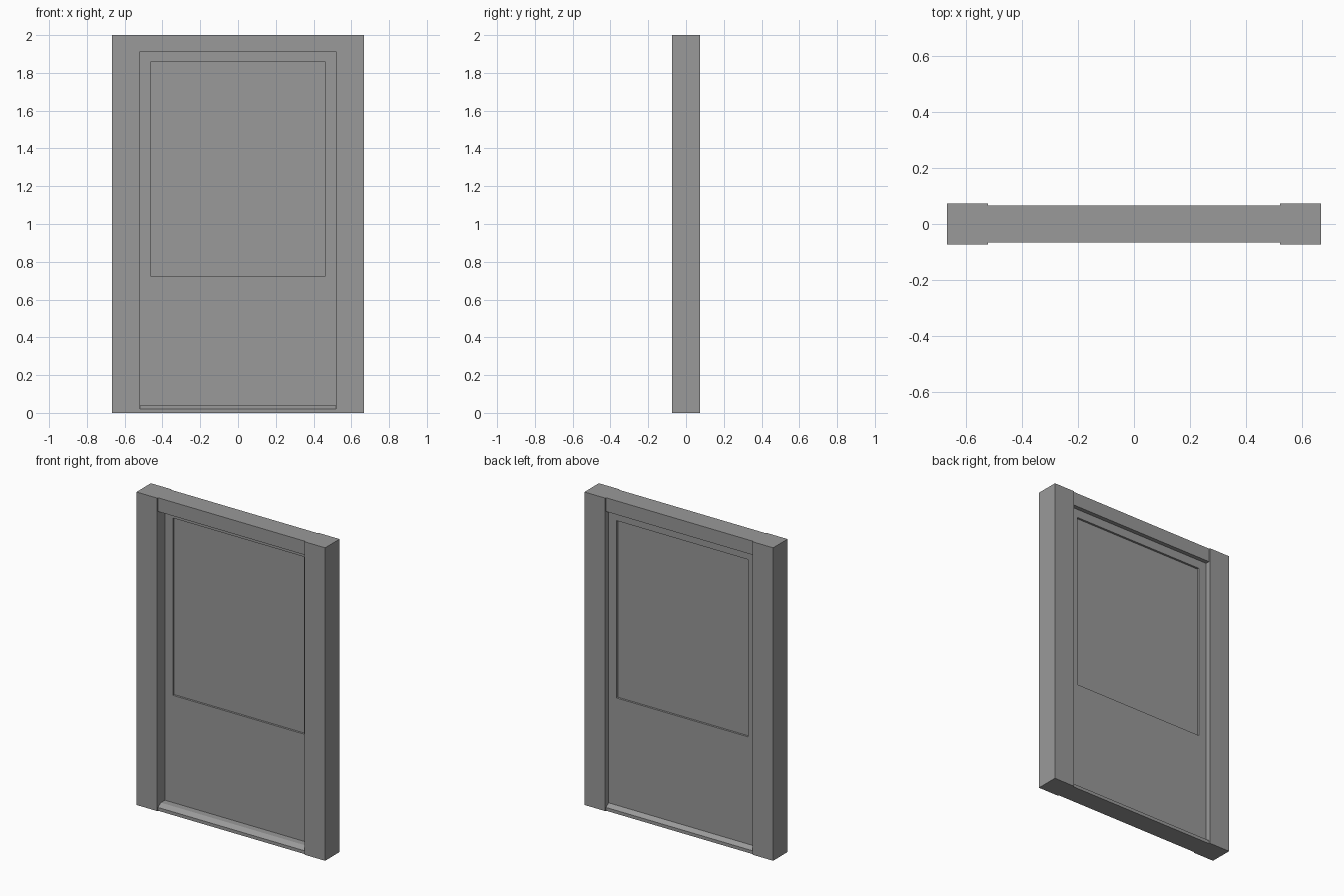
import bpy
import bmesh
from mathutils import Vector

cube = bpy.data.objects.get("Cube")
if cube:
    bpy.data.objects.remove(cube, do_unlink=True)

# Single plain grey finish
grey = bpy.data.materials.new("plain grey")
grey.use_nodes = True
colour = (0.32, 0.32, 0.32, 1)
grey.diffuse_color = colour
grey.node_tree.nodes["Principled BSDF"].inputs["Base Color"].default_value = colour

HALF_W, HALF_D, HEIGHT = 0.667, 0.073, 2.0
OPEN_X, HEAD_Z = 0.52, 1.912      # opening between the jambs, under the head
RAIL_D = 0.066                    # head and sill sit just inside the jamb faces
SILL_LOW, SILL_TOP = 0.021, 0.04


def finish(name, bm):
    bmesh.ops.recalc_face_normals(bm, faces=bm.faces)
    mesh = bpy.data.meshes.new(name)
    bm.to_mesh(mesh)
    bm.free()
    mesh.materials.append(grey)
    obj = bpy.data.objects.new(name, mesh)
    bpy.context.collection.objects.link(obj)
    return obj


def box_mesh(low, high):
    bm = bmesh.new()
    bmesh.ops.create_cube(bm, size=1)
    low, high = Vector(low), Vector(high)
    for v in bm.verts:
        v.co = (low + high) / 2 + v.co * (high - low)
    return bm


# Jambs
for side, name in ((1, "left_jamb"), (-1, "right_jamb")):
    xs = sorted((side * OPEN_X, side * HALF_W))
    finish(name, box_mesh((xs[0], -HALF_D, 0), (xs[1], HALF_D, HEIGHT)))

# Head
finish("head", box_mesh((-OPEN_X, -RAIL_D, HEAD_Z), (OPEN_X, RAIL_D, HEIGHT)))

# Sill with a bevelled slope on both faces
profile = [(-RAIL_D, 0), (RAIL_D, 0), (RAIL_D, SILL_LOW),
           (0.036, SILL_TOP), (-0.036, SILL_TOP), (-RAIL_D, SILL_LOW)]
bm = bmesh.new()
end = bm.faces.new([bm.verts.new((-OPEN_X, y, z)) for y, z in profile])
out = bmesh.ops.extrude_face_region(bm, geom=[end])
moved = [g for g in out["geom"] if isinstance(g, bmesh.types.BMVert)]
bmesh.ops.translate(bm, verts=moved, vec=(2 * OPEN_X, 0, 0))
finish("sill", bm)

# Door leaf with a recessed upper pane on both faces
WIN_X, WIN_LOW, WIN_HIGH, RECESS = 0.464, 0.725, 1.858, 0.013
bm = box_mesh((-OPEN_X, 0.005, SILL_TOP), (OPEN_X, 0.039, HEAD_Z))
bm.normal_update()
for face in [f for f in bm.faces if abs(f.normal.y) > 0.9]:
    inward = -face.normal.copy()
    bmesh.ops.inset_region(bm, faces=[face], thickness=0.05)
    middle = face.calc_center_median()
    for v in face.verts:
        v.co.x = WIN_X if v.co.x > 0 else -WIN_X
        v.co.z = WIN_HIGH if v.co.z > middle.z else WIN_LOW
    pane = bmesh.ops.extrude_discrete_faces(bm, faces=[face])["faces"][0]
    bmesh.ops.translate(bm, verts=pane.verts[:], vec=inward * RECESS)
finish("door_leaf", bm)
